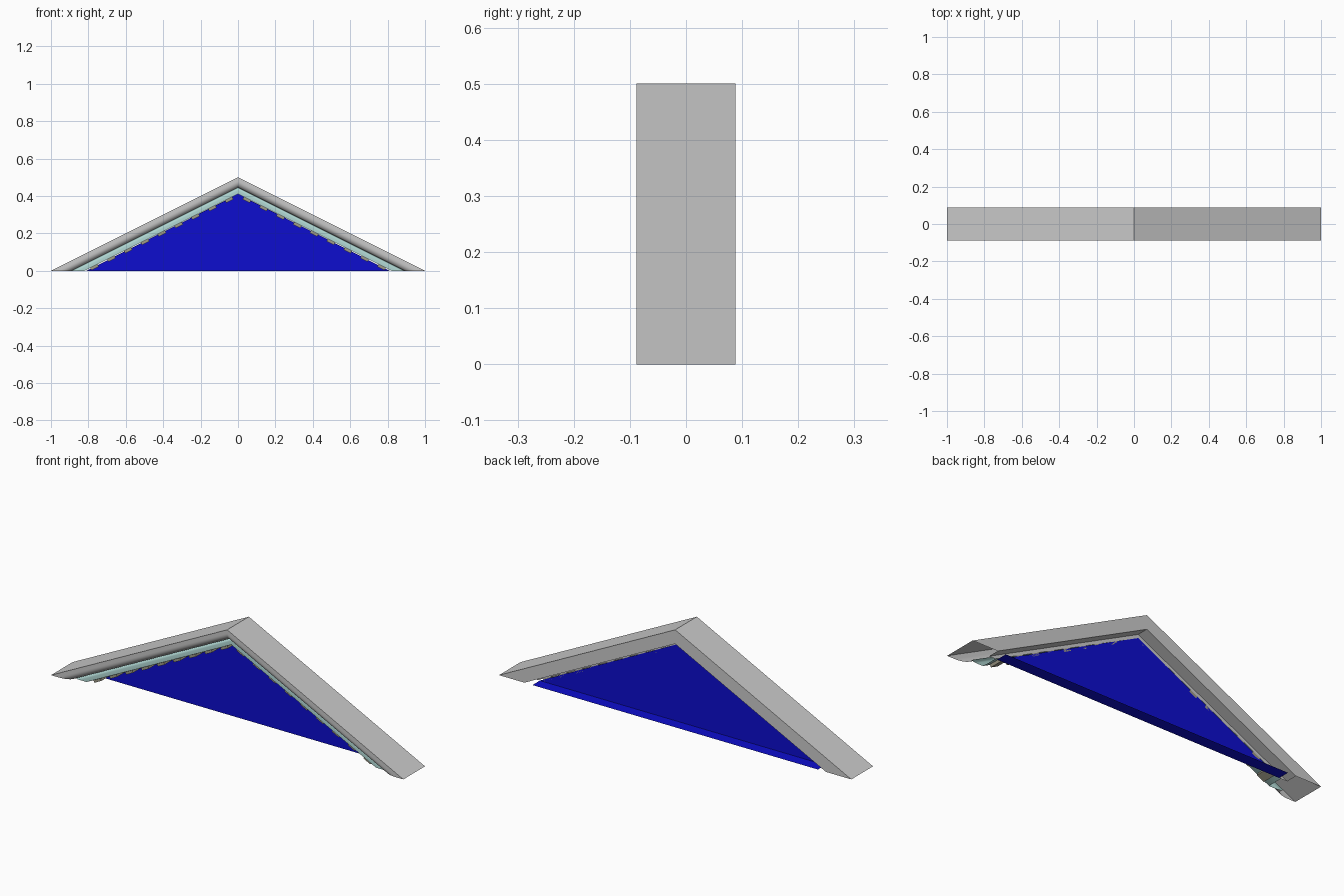
import bpy
import math
from mathutils import Vector

cube = bpy.data.objects.get("Cube")
if cube:
    bpy.data.objects.remove(cube)

BACK, PANEL_Y = 0.088, 0.028


def material(name, rgb):
    m = bpy.data.materials.new(name)
    m.use_nodes = True
    m.diffuse_color = (*rgb, 1)
    m.node_tree.nodes["Principled BSDF"].inputs["Base Color"].default_value = (*rgb, 1)
    return m


grey = material("stone grey", (0.6, 0.6, 0.6))
teal = material("pale teal", (0.42, 0.66, 0.63))
tan = material("tan grey", (0.35, 0.33, 0.25))
blue = material("deep blue", (0.004, 0.004, 0.62))


def make(name, verts, faces, mat):
    mesh = bpy.data.meshes.new(name)
    mesh.from_pydata(verts, [], faces)
    mesh.materials.append(mat)
    obj = bpy.data.objects.new(name, mesh)
    bpy.context.collection.objects.link(obj)
    return obj


def gable_sweep(name, profile, mat):
    """Sweep (inset, y) points up one slope and down the other, mitred at the apex."""
    verts, faces = [], []
    for a, y in profile:
        verts += [(a - 1, y, 0), (0, y, (1 - a) / 2), (1 - a, y, 0)]
    for i in range(len(profile) - 1):
        for k in (0, 1):
            p = 3 * i + k
            faces.append((p, p + 3, p + 4, p + 1))
    obj = make(name, verts, faces, mat)
    bpy.context.view_layer.objects.active = obj
    obj.select_set(True)
    bpy.ops.object.shade_smooth_by_angle(angle=math.radians(35))
    obj.select_set(False)


# Raking cornice: soffit, back face, roof, fascia and rounded underside
ovolo = [(0.04 + 0.07 * math.sin(t), -0.058 - 0.03 * math.cos(t))
         for t in (math.pi / 2 * i / 8 for i in range(9))]
gable_sweep("raking_cornice",
            [(0.18, PANEL_Y), (0.144, PANEL_Y), (0.144, BACK), (0, BACK), (0, -BACK)]
            + ovolo + [(0.11, -0.04)], grey)

# Teal moulding below the cornice: small cove, flat face and underside
cove = [(0.11 + 0.03 * (1 - math.cos(t)), -0.04 - 0.015 * math.sin(t))
        for t in (math.pi / 2 * i / 6 for i in range(7))]
gable_sweep("inner_moulding", cove + [(0.178, -0.055), (0.18, -0.053), (0.18, PANEL_Y)], teal)

# Recessed panel and the sill behind it
W, H = 0.81, 0.41
make("gable_panel", [(-W, PANEL_Y, 0), (W, PANEL_Y, 0), (0, PANEL_Y, H)], [(0, 1, 2)], blue)
make("panel_sill", [(-W, PANEL_Y, 0), (W, PANEL_Y, 0), (W, BACK, 0), (-W, BACK, 0)],
     [(0, 1, 2, 3)], blue)

# Row of small dentils along both slopes
verts, faces = [], []
for side in (-1, 1):
    along = Vector((-side * 2, 0, 1)).normalized()
    inward = Vector((-side, 0, -2)).normalized()
    for i in range(9):
        x = 0.77 - i * 0.09
        centre = Vector((side * x, 0, (0.82 - x) / 2))
        n = len(verts)
        for y in (-0.045, PANEL_Y):
            for u, v in ((-1, 0), (1, 0), (1, 1), (-1, 1)):
                verts.append(centre + along * 0.022 * u + inward * 0.014 * v + Vector((0, y, 0)))
        faces += [[n + j for j in f] for f in
                  ((0, 1, 2, 3), (7, 6, 5, 4), (0, 4, 5, 1), (1, 5, 6, 2), (2, 6, 7, 3), (3, 7, 4, 0))]
make("dentils", verts, faces, tan)
